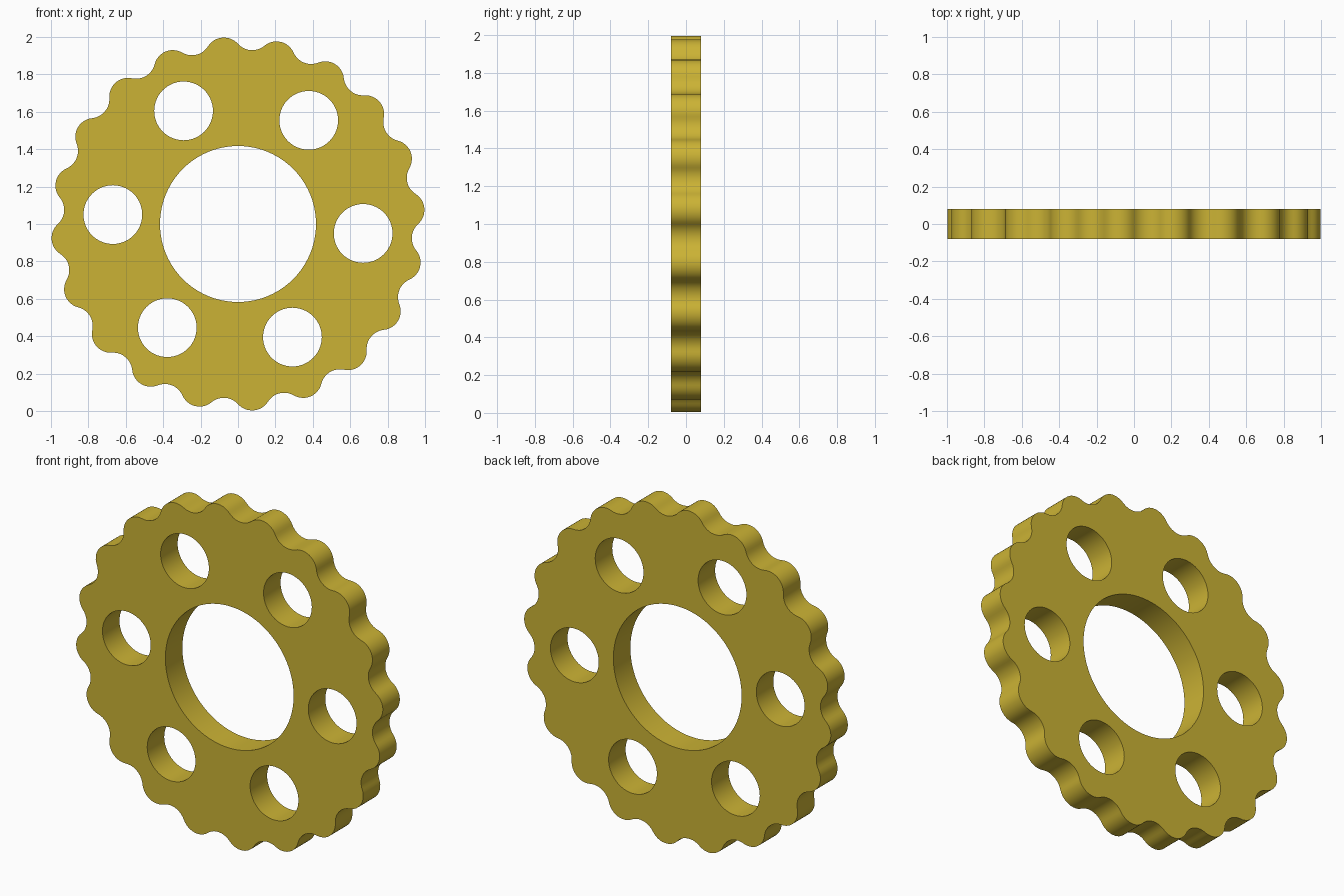
import bpy
from math import pi, sin, cos, atan2, hypot, radians

if "Cube" in bpy.data.objects:
    bpy.data.objects.remove(bpy.data.objects["Cube"])

TEETH = 20
PHASE = radians(4.8)
LOBE_R, LOBE_DIST = 0.10, 0.90      # rounded tooth tips
ROOT = 0.932                        # radius at the valley bottoms
HALF = pi / TEETH
DEPTH = 0.158


def arc(cx, cy, r, a0, a1, n):
    return [(cx + r * cos(a0 + (a1 - a0) * i / n),
             cy + r * sin(a0 + (a1 - a0) * i / n)) for i in range(n)]


def circle(cx, cy, r, n):
    return arc(cx, cy, r, 0, 2 * pi, n)


def scalloped_rim():
    # Valley arcs are tangent to the neighbouring tooth arcs
    side, rad = LOBE_DIST * sin(HALF), LOBE_DIST * cos(HALF)
    k = ROOT - rad
    valley_r = (side**2 + k**2 - LOBE_R**2) / (2 * (LOBE_R - k))
    valley_dist = ROOT + valley_r
    g = atan2(side, valley_dist - rad)
    h = g + HALF
    pts = []
    for i in range(TEETH):
        t = PHASE + 2 * HALF * i
        v = t + HALF
        pts += arc(LOBE_DIST * cos(t), LOBE_DIST * sin(t), LOBE_R, t - h, t + h, 12)
        pts += arc(valley_dist * cos(v), valley_dist * sin(v), valley_r,
                   v + pi + g, v + pi - g, 10)
    return pts


# Outlines: rim, centre bore and ring of six holes
outlines = [scalloped_rim(), circle(0, 0, 0.417, 96)]
for i in range(6):
    a = radians(-4.3 + 60 * i)
    outlines.append(circle(0.671 * cos(a), 0.671 * sin(a), 0.157, 56))

# Filled, extruded profile
curve = bpy.data.curves.new("scalloped_gear", 'CURVE')
curve.dimensions = '2D'
curve.fill_mode = 'BOTH'
curve.extrude = DEPTH / 2
for pts in outlines:
    s = curve.splines.new('POLY')
    s.points.add(len(pts) - 1)
    for p, (x, y) in zip(s.points, pts):
        p.co = (x, y, 0, 1)
    s.use_cyclic_u = True

gear = bpy.data.objects.new("scalloped_gear", curve)
bpy.context.collection.objects.link(gear)
gear.rotation_euler = (pi / 2, 0, 0)
gear.location = (0, 0, 1)
bpy.context.view_layer.objects.active = gear
gear.select_set(True)
bpy.ops.object.convert(target='MESH')
gear = bpy.context.object

# Weld caps to walls, smooth the curved walls
bpy.ops.object.mode_set(mode='EDIT')
bpy.ops.mesh.select_all(action='SELECT')
bpy.ops.mesh.remove_doubles(threshold=0.0001)
bpy.ops.mesh.normals_make_consistent(inside=False)
bpy.ops.object.mode_set(mode='OBJECT')
bpy.ops.object.shade_smooth_by_angle(angle=radians(35))

mat = bpy.data.materials.new("yellow_metal")
mat.diffuse_color = (0.60, 0.45, 0.035, 1)
mat.use_nodes = True
mat.node_tree.nodes["Principled BSDF"].inputs["Base Color"].default_value = mat.diffuse_color
gear.data.materials.clear()
gear.data.materials.append(mat)
